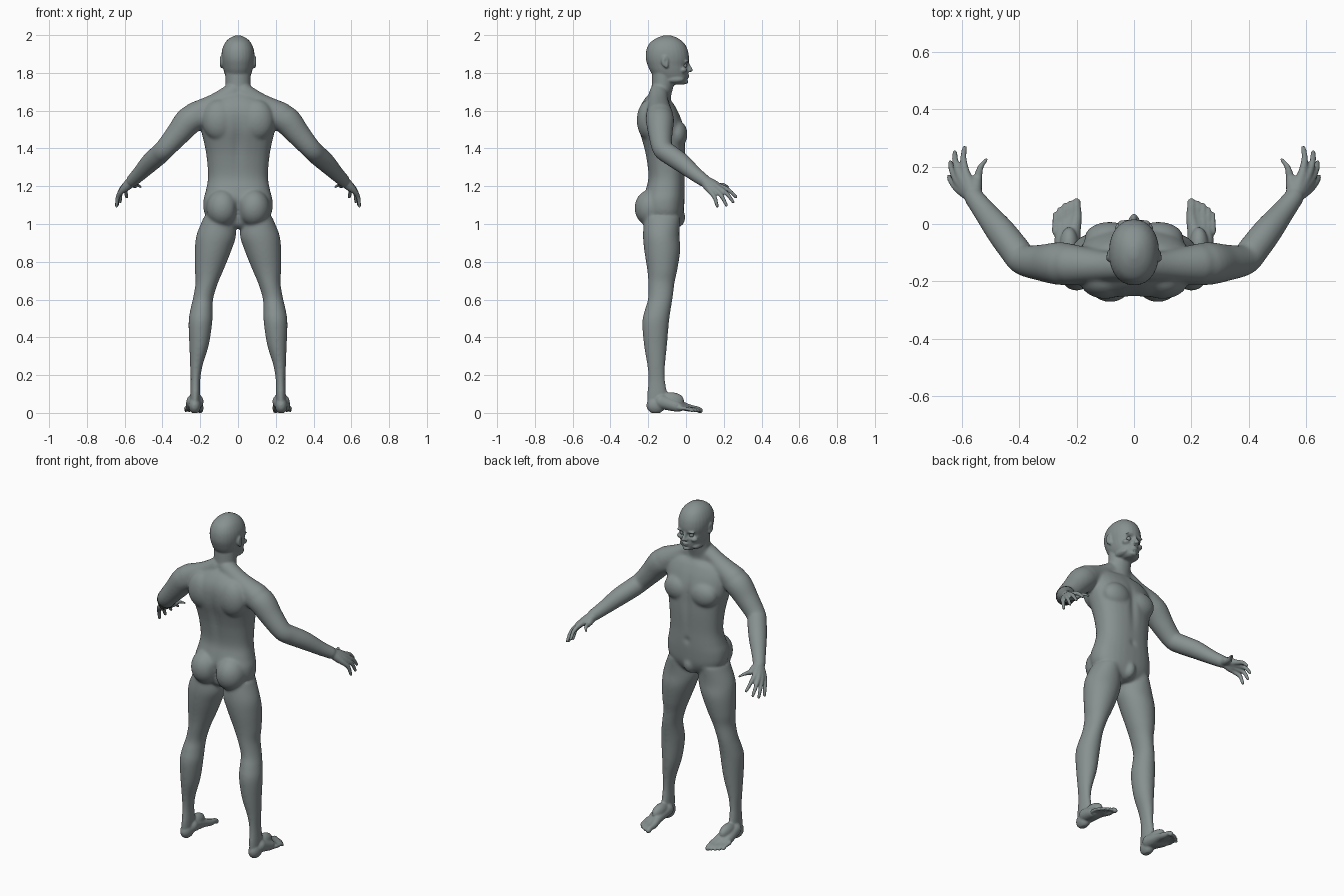
import bpy, bmesh, math
from mathutils import Vector, Matrix

cube = bpy.data.objects.get("Cube")
if cube:
    bpy.data.objects.remove(cube, do_unlink=True)

skin = bpy.data.materials.new("grey clay")
skin.use_nodes = True
GREY = (0.245, 0.28, 0.28, 1)
skin.diffuse_color = GREY
bsdf = skin.node_tree.nodes["Principled BSDF"]
bsdf.inputs["Base Color"].default_value = GREY
bsdf.inputs["Roughness"].default_value = 0.6

bm = bmesh.new()
BOTH, MID = (1, -1), (1,)
SEG = 28


def spline(points, steps=5):
    """Catmull-Rom through tuples of any length."""
    p = [Vector(q) for q in points]
    p = [p[0] * 2 - p[1]] + p + [p[-1] * 2 - p[-2]]
    out = []
    for a, b, c, d in zip(p, p[1:], p[2:], p[3:]):
        for i in range(steps):
            t = i / steps
            out.append((b * 2 + (c - a) * t + (a * 2 - b * 5 + c * 4 - d) * t * t
                        + (b * 3 - a - c * 3 + d) * t ** 3) / 2)
    return out + [p[-2]]


def skin_rings(rings):
    loops = [[bm.verts.new(co) for co in ring] for ring in rings]
    for lo, hi in zip(loops, loops[1:]):
        for i in range(SEG):
            j = (i + 1) % SEG
            bm.faces.new((lo[i], lo[j], hi[j], hi[i]))
    bm.faces.new(loops[0][::-1])
    bm.faces.new(loops[-1])


def stack(levels, sides, power=2.0):
    """Horizontal sections: height, inner x, outer x, back y, front y."""
    for s in sides:
        rings = []
        for z, x0, x1, y0, y1 in spline(levels):
            ring = []
            for i in range(SEG):
                a = math.tau * i / SEG
                c, n = math.cos(a), math.sin(a)
                c = math.copysign(abs(c) ** (2 / power), c)
                n = math.copysign(abs(n) ** (2 / power), n)
                ring.append((s * ((x0 + x1) / 2 + c * (x1 - x0) / 2),
                             (y0 + y1) / 2 + n * (y1 - y0) / 2, z))
            rings.append(ring)
        skin_rings(rings)


def ball(center, radii, sides=BOTH):
    for s in sides:
        place = Matrix.Translation((s * center[0], center[1], center[2]))
        bmesh.ops.create_icosphere(bm, subdivisions=3, radius=1,
                                   matrix=place @ Matrix.Diagonal((*radii, 1)))


def tube(points, sides=BOTH):
    """Round limb with domed ends: x, y, z, radius."""
    path = spline(points)
    for s in sides:
        rings = []
        for k, q in enumerate(path):
            way = path[min(k + 1, len(path) - 1)] - path[max(k - 1, 0)]
            turn = Vector(way[:3]).to_track_quat('Z', 'Y')
            ring = []
            for i in range(SEG):
                a = math.tau * i / SEG
                co = Vector(q[:3]) + turn @ Vector((math.cos(a), math.sin(a), 0)) * q[3]
                ring.append((s * co.x, co.y, co.z))
            rings.append(ring)
        skin_rings(rings)
    for q in (points[0], points[-1]):
        ball(q[:3], (q[3],) * 3, sides)


# Torso, with chest, buttocks and shoulders
torso = [(.975, .06, -.17, -.06), (1.0, .12, -.2, -.035), (1.05, .175, -.22, -.015),
         (1.12, .184, -.23, -.008), (1.18, .17, -.215, -.006), (1.25, .159, -.2, -.006),
         (1.35, .166, -.212, -.003), (1.42, .178, -.228, -.004), (1.5, .196, -.25, -.008),
         (1.57, .2, -.255, -.03), (1.62, .18, -.245, -.055), (1.66, .12, -.222, -.08),
         (1.69, .08, -.195, -.09)]
stack([(z, -w, w, b, f) for z, w, b, f in torso], MID, 2.35)
ball((.085, -.048, 1.475), (.088, .056, .075))
ball((.083, -.183, 1.085), (.085, .09, .1))
ball((0, -.045, 1.035), (.036, .042, .055), MID)
ball((.1, -.195, 1.55), (.09, .066, .11))
tube([(.03, -.145, 1.695, .05), (.12, -.145, 1.635, .056), (.225, -.14, 1.575, .072)])

# Legs
stack([(1.04, .03, .18, -.22, -.03), (.945, .01, .219, -.228, -.035),
       (.865, .033, .229, -.222, -.03), (.76, .075, .229, -.206, -.045),
       (.69, .105, .225, -.2, -.06), (.61, .13, .238, -.2, -.07),
       (.55, .134, .252, -.217, -.08), (.48, .136, .262, -.232, -.09),
       (.36, .154, .258, -.223, -.1), (.255, .186, .254, -.206, -.11),
       (.18, .199, .251, -.2, -.111), (.1, .2, .253, -.205, -.1),
       (.04, .203, .253, -.205, -.1)], BOTH)

# Feet and toes, each toe running back to the ankle
ball((.229, -.16, .04), (.033, .05, .045))
ball((.226, -.08, .065), (.034, .07, .045))
toes = [(.2, .09, .015), (.222, .083, .0095), (.241, .074, .0095),
        (.259, .06, .009), (.275, .042, .009)]
for x, tip, r in toes:
    lean = x - .2
    tube([(.222 + lean * .15, -.13, .06, .04), (.212 + lean * .55, -.04, .042 - lean * .15, .026),
          (x, tip - .068, .025, r * 1.25), (x, tip - .03, .02, r), (x, tip - r, .012, r)])

# Arms
tube([(.19, -.145, 1.575, .066), (.255, -.138, 1.55, .075), (.32, -.135, 1.475, .064),
      (.385, -.125, 1.4, .054), (.415, -.09, 1.37, .054), (.465, -.025, 1.325, .051),
      (.52, .045, 1.267, .04), (.556, .092, 1.232, .034)])

# Hands: each finger runs from the wrist through its knuckle to the tip
fingers = [((.586, .178, 1.2), (.59, .265, 1.143)), ((.606, .172, 1.19), (.624, .25, 1.117)),
           ((.616, .155, 1.18), (.639, .214, 1.099)), ((.618, .13, 1.172), (.643, .165, 1.094)),
           ((.543, .162, 1.205), (.513, .225, 1.195))]
wrist = Vector((.56, .1, 1.228))
for knuckle, tip in fingers:
    knuckle, tip = Vector(knuckle), Vector(tip)
    bend = (knuckle + tip) / 2 + Vector((.006, .004, .008))
    tube([(*wrist, .028), (*wrist.lerp(knuckle, .6), .023), (*knuckle, .0155),
          (*bend, .0115), (*tip, .0085)])

# Neck and head
stack([(1.62, -.085, .085, -.215, -.085), (1.68, -.07, .07, -.19, -.078),
       (1.73, -.066, .066, -.182, -.066), (1.8, -.066, .066, -.18, -.06)], MID)
head = [(1.738, .026, -.1, -.012), (1.75, .046, -.13, .0), (1.775, .063, -.165, .008),
        (1.81, .075, -.19, .01), (1.84, .081, -.203, .01), (1.87, .086, -.212, .016),
        (1.9, .087, -.213, .014), (1.93, .082, -.207, .006), (1.96, .068, -.19, -.012),
        (1.982, .047, -.16, -.04), (1.995, .022, -.128, -.07), (1.999, .006, -.11, -.09)]
stack([(z, -w, w, b, f) for z, w, b, f in head], MID, 2.15)

# Face: nose, nostrils, brows, cheeks, lips, chin, jaw and ears
tube([(0, .008, 1.856, .008), (0, .016, 1.835, .009), (0, .026, 1.815, .011)], MID)
ball((.011, .013, 1.811), (.009, .013, .008))
ball((.032, .002, 1.859), (.026, .014, .008))
ball((.045, -.014, 1.815), (.022, .02, .016))
ball((0, .006, 1.787), (.022, .014, .006), MID)
ball((0, .005, 1.776), (.019, .013, .006), MID)
ball((0, -.006, 1.753), (.024, .018, .014), MID)
ball((.042, -.06, 1.765), (.024, .05, .02))
ball((.088, -.112, 1.861), (.011, .019, .031))
ball((.086, -.104, 1.84), (.01, .011, .016))

# Fuse everything into one surface
bmesh.ops.recalc_face_normals(bm, faces=bm.faces)
mesh = bpy.data.meshes.new("body")
bm.to_mesh(mesh)
bm.free()
body = bpy.data.objects.new("body", mesh)
bpy.context.collection.objects.link(body)
fuse = body.modifiers.new("fuse", 'REMESH')
fuse.mode = 'VOXEL'
fuse.voxel_size = 0.0055
graph = bpy.context.evaluated_depsgraph_get()
fused = bpy.data.meshes.new_from_object(body.evaluated_get(graph))
body.modifiers.clear()
body.data = fused

# Hollows: centre, reach, push (mirrored across x)
hollows = [((.032, .012, 1.838), (.017, .03, .011), (0, -.014, 0)),
           ((.097, -.106, 1.862), (.006, .009, .014), (-.007, 0, 0)),
           ((0, .02, 1.7815), (.02, .02, .003), (0, -.004, 0)),
           ((0, -.005, 1.19), (.012, .03, .014), (0, -.014, 0)),
           ((0, -.01, 1.43), (.016, .05, .13), (0, -.012, 0)),
           ((0, -.24, 1.42), (.022, .05, .17), (0, .012, 0)),
           ((0, -.25, 1.06), (.013, .06, .07), (0, .03, 0)),
           ((.06, -.08, 1.655), (.04, .03, .016), (0, -.008, -.004))]
group = body.vertex_groups.new(name="soft")
for v in fused.vertices:
    at = Vector((abs(v.co.x), v.co.y, v.co.z))
    side = 1 if v.co.x > 0 else -1
    for center, reach, push in hollows:
        d = sum(((at[i] - center[i]) / reach[i]) ** 2 for i in range(3))
        if d < 6:
            k = math.exp(-d)
            v.co += Vector((push[0] * side, push[1], push[2])) * k
    v.co.z = max(v.co.z, 0.0)
    soft = min((1.745 - at.z) / .03, (at.z - .09) / .08, (.56 - at.x) / .06, 1)
    if soft > 0:
        group.add([v.index], soft, 'REPLACE')

for name, rounds, where in (("blend", 30, "soft"), ("polish", 3, "")):
    smooth = body.modifiers.new(name, 'SMOOTH')
    smooth.factor = 0.5
    smooth.iterations = rounds
    smooth.vertex_group = where

fused.materials.clear()
fused.materials.append(skin)
for f in fused.polygons:
    f.use_smooth = True
    f.material_index = 0

# Eyes
for name, s in (("left_eye", -1), ("right_eye", 1)):
    bpy.ops.mesh.primitive_uv_sphere_add(segments=20, ring_count=12, radius=.0125,
                                         location=(s * .032, -.008, 1.838))
    eye = bpy.context.object
    eye.name = name
    eye.data.materials.append(skin)
    bpy.ops.object.shade_smooth()
